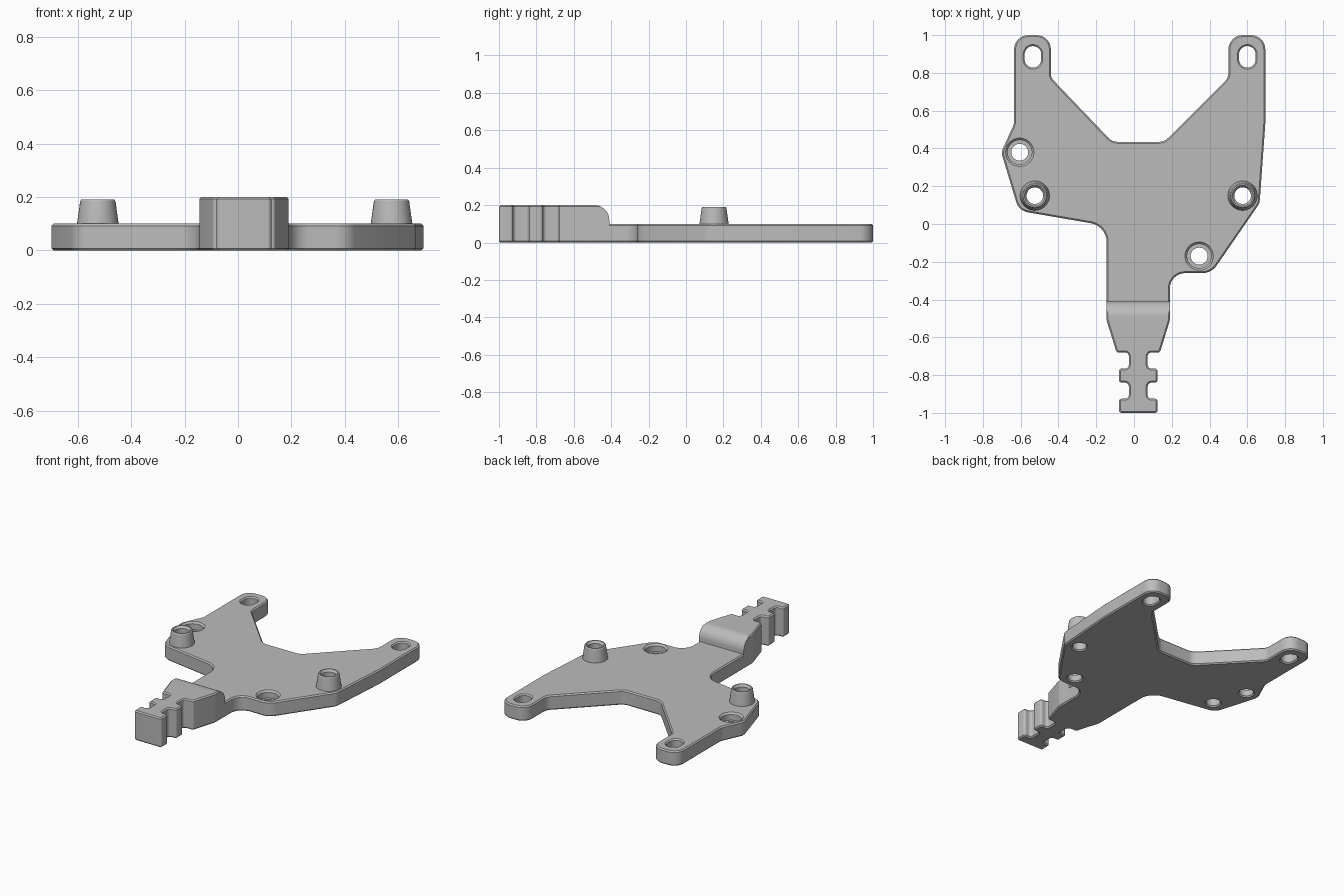
import bpy, bmesh, math
from mathutils import Vector, Matrix

if "Cube" in bpy.data.objects:
    bpy.data.objects.remove(bpy.data.objects["Cube"], do_unlink=True)

CHAMFER = 0.008
PLATE_H, TAIL_H = 0.1, 0.2

grey = bpy.data.materials.new("plain grey")
grey.use_nodes = True
grey.diffuse_color = (0.5, 0.5, 0.5, 1)
grey.node_tree.nodes["Principled BSDF"].inputs["Base Color"].default_value = (0.5, 0.5, 0.5, 1)


def rounded(corners):
    """Turn (x, y, radius) corners into a loop of points with true arcs."""
    pts = []
    for i, (x, y, r) in enumerate(corners):
        p = Vector((x, y))
        a = Vector(corners[i - 1][:2])
        b = Vector(corners[(i + 1) % len(corners)][:2])
        d1, d2 = (p - a).normalized(), (b - p).normalized()
        turn = math.atan2(d1.x * d2.y - d1.y * d2.x, d1.dot(d2))
        if r == 0:
            pts.append(p)
            continue
        side = math.copysign(1, turn)
        start = p - d1 * r * math.tan(abs(turn) / 2)
        centre = start + Vector((-d1.y, d1.x)) * r * side
        steps = max(3, math.ceil(abs(turn) / math.radians(12)))
        for k in range(steps + 1):
            pts.append(centre + Matrix.Rotation(turn * k / steps, 2) @ (start - centre))
    return pts


def hole_loop(cx, cy, r, stretch=0, n=36):
    """Clockwise circle or slot."""
    loop = []
    for k in range(n):
        a = -(k + 0.5) * math.tau / n
        loop.append(Vector((cx + r * math.cos(a),
                            cy + r * math.sin(a) + math.copysign(stretch, math.sin(a)))))
    return loop


def offset(loop, d):
    """Move a loop into the material by d."""
    out = []
    for i, p in enumerate(loop):
        e1 = (p - loop[i - 1]).normalized()
        e2 = (loop[(i + 1) % len(loop)] - p).normalized()
        n1, n2 = Vector((-e1.y, e1.x)), Vector((-e2.y, e2.x))
        out.append(p + (n1 + n2) * d / (1 + n1.dot(n2)))
    return out


def edge_profile(h):
    return [(CHAMFER, 0), (0, CHAMFER), (0, h - CHAMFER), (CHAMFER, h)]


def finish(name, bm):
    bmesh.ops.recalc_face_normals(bm, faces=bm.faces[:])
    mesh = bpy.data.meshes.new(name)
    bm.to_mesh(mesh)
    bm.free()
    mesh.materials.append(grey)
    ob = bpy.data.objects.new(name, mesh)
    bpy.context.collection.objects.link(ob)
    return ob


def smooth(ob):
    bpy.ops.object.select_all(action='DESELECT')
    ob.select_set(True)
    bpy.context.view_layer.objects.active = ob
    bpy.ops.object.shade_smooth_by_angle(angle=math.radians(25))


def slab(name, walls):
    """Solid from (loop, profile) walls, capped at the top and bottom."""
    bm = bmesh.new()
    caps = ([], [])
    for loop, profile in walls:
        rings = [[bm.verts.new((p.x, p.y, z)) for p in offset(loop, d)] for d, z in profile]
        n = len(loop)
        for lo, hi in zip(rings, rings[1:]):
            for i in range(n):
                j = (i + 1) % n
                bm.faces.new((lo[i], lo[j], hi[j], hi[i]))
        for cap, ring in zip(caps, (rings[0], rings[-1])):
            cap += [bm.edges.get((ring[i - 1], ring[i])) for i in range(n)]
    for cap in caps:
        bmesh.ops.triangle_fill(bm, use_beauty=True, edges=cap, normal=(0, 0, 1))
    return finish(name, bm)


# Forked plate with slots, counterbored holes and boss bores
outline = rounded([
    (-0.145, -0.43, 0), (0.19, -0.43, 0), (0.19, -0.26, 0.08), (0.41, -0.26, 0.09),
    (0.665, 0.11, 0.06), (0.695, 0.53, 0.1), (0.695, 1, 0.075), (0.5, 1, 0.075),
    (0.5, 0.775, 0.06), (0.16, 0.435, 0.07), (-0.115, 0.435, 0.07), (-0.44, 0.775, 0.05),
    (-0.44, 1, 0.075), (-0.635, 1, 0.075), (-0.635, 0.53, 0.06), (-0.703, 0.38, 0.06),
    (-0.61, 0.07, 0.08), (-0.145, -0.01, 0.1)])
walls = [(outline, edge_profile(PLATE_H))]
for x in (-0.535, 0.6):
    walls.append((hole_loop(x, 0.885, 0.044, 0.013), edge_profile(PLATE_H)))
bosses = {"right_boss": (-0.525, 0.15), "left_boss": (0.575, 0.15)}
for x, y in bosses.values():
    walls.append((hole_loop(x, y, 0.045), edge_profile(PLATE_H)))
counterbore = [(CHAMFER, 0), (0, CHAMFER), (0, 0.05), (0.019, 0.05), (0.019, 0.089), (0.03, PLATE_H)]
for x, y in ((-0.605, 0.38), (0.345, -0.17)):
    walls.append((hole_loop(x, y, 0.045), counterbore))
smooth(slab("forked_plate", walls))

# Thick notched tail, mirrored about its own centre line
MID = 0.0225
half = [(0.1025, -1, 0.015), (0.1025, -0.925, 0.015), (0.05, -0.925, 0.02), (0.05, -0.84, 0.02),
        (0.1025, -0.84, 0.015), (0.1025, -0.765, 0.015), (0.05, -0.765, 0.02), (0.05, -0.68, 0.02),
        (0.115, -0.68, 0.015), (0.1675, -0.51, 0.03), (0.1675, -0.41, 0)]
tail_outline = rounded([(MID + x, y, r) for x, y, r in half]
                       + [(MID - x, y, r) for x, y, r in reversed(half)])
tail = slab("notched_tail", [(tail_outline, edge_profile(TAIL_H))])

# Cutter that rounds the tail's upper back edge
R, BACK = 0.08, -0.41
section = [(BACK - R + R * math.sin(a), TAIL_H - R + R * math.cos(a))
           for a in (math.pi / 2 * k / 9 for k in range(10))]
section += [(BACK + 0.05, TAIL_H - R), (BACK + 0.05, TAIL_H + 0.05), (BACK - R, TAIL_H + 0.05)]
bm = bmesh.new()
face = bm.faces.new([bm.verts.new((MID - 0.3, y, z)) for y, z in section])
ext = bmesh.ops.extrude_face_region(bm, geom=[face])["geom"]
bmesh.ops.translate(bm, vec=(0.6, 0, 0), verts=[v for v in ext if isinstance(v, bmesh.types.BMVert)])
cutter = finish("tail_rounding_cutter", bm)
cutter.hide_render = True
cut = tail.modifiers.new("round_back", 'BOOLEAN')
cut.operation, cut.solver, cut.object = 'DIFFERENCE', 'EXACT', cutter
bpy.context.view_layer.objects.active = tail
bpy.ops.object.modifier_apply(modifier=cut.name)
bpy.data.objects.remove(cutter, do_unlink=True)
smooth(tail)

# Hollow tapered bosses
profile = [(0.044, 0.08), (0.079, 0.08), (0.078, 0.1), (0.066, 0.185), (0.062, 0.19),
           (0.055, 0.19), (0.044, 0.175)]
for name, (x, y) in bosses.items():
    bm = bmesh.new()
    n = 36
    rings = [[bm.verts.new((x + r * math.cos(a), y + r * math.sin(a), z)) for r, z in profile]
             for a in (math.tau * k / n for k in range(n))]
    for k in range(n):
        for i in range(len(profile)):
            bm.faces.new((rings[k - 1][i - 1], rings[k][i - 1], rings[k][i], rings[k - 1][i]))
    smooth(finish(name, bm))
